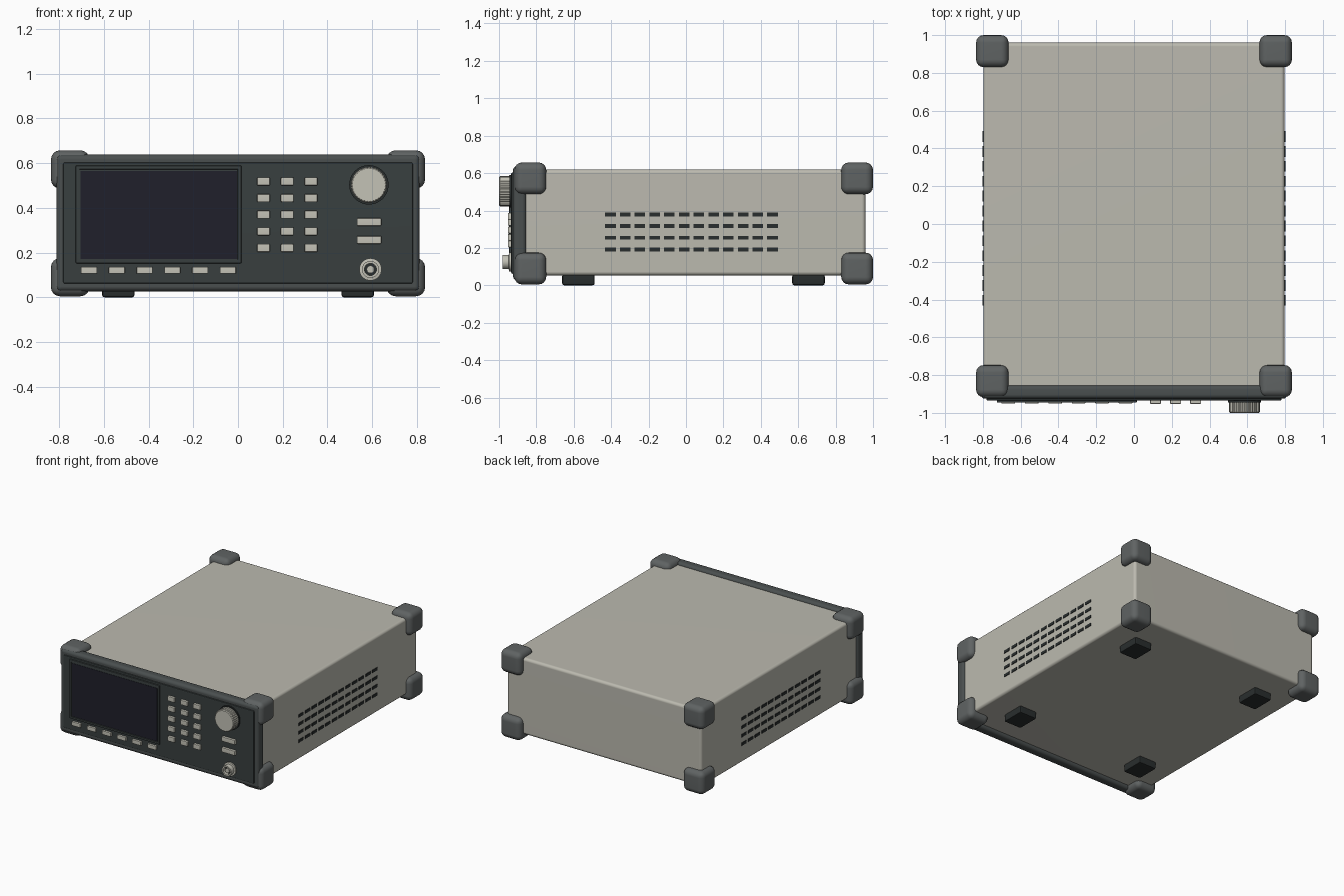
import bpy, bmesh, math
from mathutils import Matrix, Vector

if "Cube" in bpy.data.objects:
    bpy.data.objects.remove(bpy.data.objects["Cube"])


def material(name, rgb):
    m = bpy.data.materials.new(name)
    m.diffuse_color = (*rgb, 1)
    m.use_nodes = True
    m.node_tree.nodes["Principled BSDF"].inputs["Base Color"].default_value = m.diffuse_color
    return m


CASE = material("warm grey case", (0.50, 0.49, 0.43))
RUBBER = material("grey rubber", (0.115, 0.125, 0.125))
BEZEL = material("dark grey bezel", (0.068, 0.078, 0.078))
PANEL = material("charcoal panel", (0.040, 0.050, 0.050))
BLACK = material("near black", (0.022, 0.027, 0.027))
SCREEN = material("screen navy", (0.014, 0.014, 0.024))
KEY = material("pale keys", (0.55, 0.54, 0.47))


def finish(bm, name, mat):
    bmesh.ops.recalc_face_normals(bm, faces=bm.faces)
    me = bpy.data.meshes.new(name)
    bm.to_mesh(me)
    bm.free()
    me.materials.append(mat)
    ob = bpy.data.objects.new(name, me)
    bpy.context.collection.objects.link(ob)
    me.shade_smooth()
    me.set_sharp_from_angle(angle=math.radians(35))
    ob.modifiers.new("even shading", 'WEIGHTED_NORMAL').keep_sharp = True
    return ob


def boxes(name, centres, size, mat, bevel=0.0, segments=3):
    """One object made of equal bevelled boxes."""
    bm = bmesh.new()
    for c in centres:
        bmesh.ops.create_cube(bm, size=1, matrix=Matrix.Translation(c) @ Matrix.Diagonal((*size, 1)))
    if bevel:
        bmesh.ops.bevel(bm, geom=bm.edges[:], offset=bevel, segments=segments,
                        profile=0.5, affect='EDGES', clamp_overlap=True)
    return finish(bm, name, mat)


def span(name, lo, hi, mat, bevel=0.0, segments=3):
    lo, hi = Vector(lo), Vector(hi)
    return boxes(name, [(lo + hi) / 2], hi - lo, mat, bevel, segments)


def turned(name, x, z, profile, mat, sides=32, knurl=0.0):
    """Profile of (radius, y) spun about an axis along y, capped at both ends."""
    bm = bmesh.new()
    rings = []
    for r, y in profile:
        ring = []
        for i in range(sides):
            a = 2 * math.pi * i / sides
            rr = r - knurl * (i % 2)
            ring.append(bm.verts.new((x + rr * math.cos(a), y, z + rr * math.sin(a))))
        rings.append(ring)
    for a, b in zip(rings, rings[1:]):
        for i in range(sides):
            j = (i + 1) % sides
            bm.faces.new((a[i], a[j], b[j], b[i]))
    bm.faces.new(rings[0])
    bm.faces.new(rings[-1])
    return finish(bm, name, mat)


# Case, front bezel and control panel
span("case", (-0.798, -0.87, 0.053), (0.798, 0.96, 0.62), CASE, 0.02)
span("front_bezel", (-0.812, -0.925, 0.027), (0.812, -0.853, 0.638), BEZEL, 0.022)
span("control_panel", (-0.782, -0.935, 0.062), (0.782, -0.90, 0.603), PANEL, 0.008, 2)

# Eight rubber corner guards
boxes("corner_guards",
      [(sx * 0.75, y, z) for sx in (-1, 1) for y in (-0.832, 0.915) for z in (0.09, 0.572)],
      (0.172, 0.17, 0.17), RUBBER, 0.04, 4)

# Four feet
boxes("feet", [(sx * 0.535, y, 0.03) for sx in (-1, 1) for y in (-0.575, 0.655)],
      (0.146, 0.174, 0.06), BLACK, 0.012, 2)

# Vent slots on both sides
boxes("side_vents",
      [(sx * 0.798, -0.404 + 0.0788 * i, 0.192 + 0.0625 * k)
       for sx in (-1, 1) for i in range(12) for k in range(4)],
      (0.009, 0.057, 0.021), BLACK)

# Display: raised frame with the screen set into it
bm = bmesh.new()
bmesh.ops.create_cube(bm, size=1, matrix=Matrix.Translation((-0.355, -0.933, 0.371))
                      @ Matrix.Diagonal((0.742, 0.026, 0.438, 1)))
bmesh.ops.bevel(bm, geom=bm.edges[:], offset=0.006, segments=2, profile=0.5, affect='EDGES')
bm.normal_update()
front = max((f for f in bm.faces if f.normal.y < -0.99), key=lambda f: f.calc_area())
bmesh.ops.inset_region(bm, faces=[front], thickness=0.015)
bmesh.ops.inset_region(bm, faces=[front], thickness=0.001, depth=-0.006)
finish(bm, "screen_frame", PANEL)
span("screen", (-0.704, -0.942, 0.172), (-0.004, -0.935, 0.565), SCREEN)

# Buttons
boxes("soft_keys", [(-0.666 + 0.1242 * i, -0.938, 0.121) for i in range(6)],
      (0.072, 0.026, 0.030), KEY, 0.004, 2)
boxes("keypad", [(0.114 + 0.106 * i, -0.938, 0.221 + 0.0743 * k)
                 for i in range(3) for k in range(5)],
      (0.058, 0.03, 0.036), KEY, 0.005, 2)
boxes("output_keys", [(0.586, -0.938, z) for z in (0.257, 0.337)],
      (0.11, 0.03, 0.035), KEY, 0.005, 2)

# Rotary knob with finely ribbed rim on a dark collar
turned("knob_collar", 0.585, 0.503, [(0.088, -0.92), (0.088, -0.944)], BLACK, 48)
turned("knob", 0.585, 0.503, [(0.081, -0.94), (0.081, -0.994), (0.076, -1.0)], KEY, 72, 0.003)

# Round output connector
turned("connector", 0.592, 0.125,
       [(0.05, -0.925), (0.05, -0.946), (0.038, -0.948), (0.038, -0.98),
        (0.027, -0.98), (0.027, -0.945)], KEY)
turned("connector_socket", 0.592, 0.125, [(0.0268, -0.945), (0.0268, -0.955)], BLACK)
turned("connector_pin", 0.592, 0.125, [(0.017, -0.95), (0.017, -0.972)], KEY, 24)
